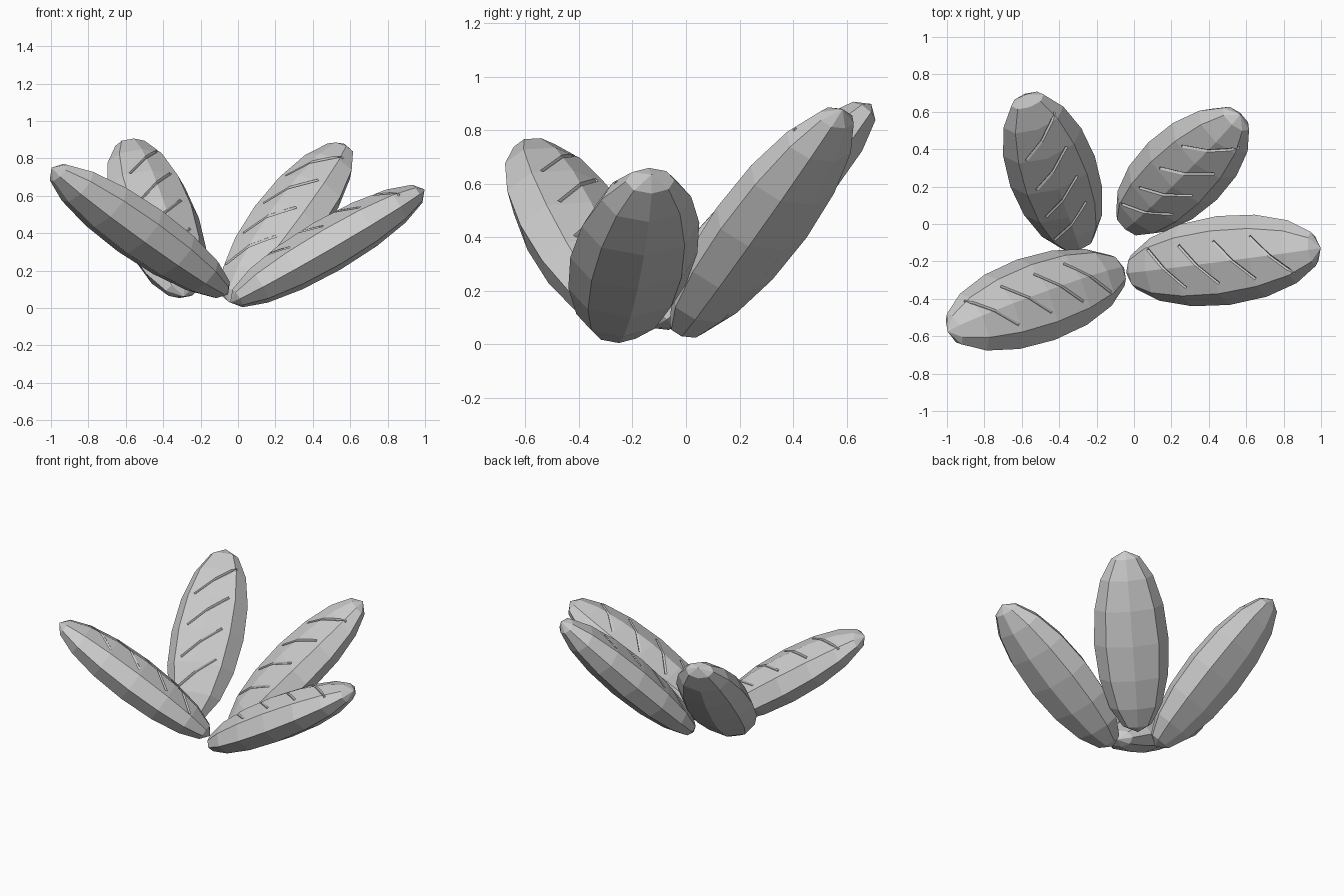
import bpy, bmesh, math
from mathutils import Matrix, Vector

cube = bpy.data.objects.get("Cube")
if cube:
    bpy.data.objects.remove(cube, do_unlink=True)

HALF = Vector((0.605, 0.24, 0.145))  # half length, width, thickness

gray = bpy.data.materials.new("plain_gray")
gray.use_nodes = True
gray.diffuse_color = (0.6, 0.6, 0.6, 1)
gray.node_tree.nodes["Principled BSDF"].inputs["Base Color"].default_value = (0.6, 0.6, 0.6, 1)


def loaf_mesh():
    """Low-poly ellipsoid whose poles lie on the long x axis."""
    bm = bmesh.new()
    bmesh.ops.create_uvsphere(bm, u_segments=8, v_segments=8, radius=1)
    bm.transform(Matrix.Diagonal(HALF).to_4x4() @ Matrix.Rotation(math.pi / 2, 4, "Y"))
    mesh = bpy.data.meshes.new("loaf")
    bm.to_mesh(mesh)
    bm.free()
    return mesh


def add(name, data):
    obj = bpy.data.objects.new(name, data)
    bpy.context.collection.objects.link(obj)
    return obj


def evaluated_mesh(obj):
    deps = bpy.context.evaluated_depsgraph_get()
    return bpy.data.meshes.new_from_object(obj.evaluated_get(deps))


def score_cutter(body, u):
    """Thin slanted tube that hugs the upper surface."""
    curve = bpy.data.curves.new("score_path", "CURVE")
    curve.dimensions = "3D"
    curve.bevel_depth = 0.009
    curve.bevel_resolution = 0
    curve.use_fill_caps = True
    steps = 9
    spline = curve.splines.new("POLY")
    spline.points.add(steps - 1)
    for i, point in enumerate(spline.points):
        t = 2 * i / (steps - 1) - 1
        start = Vector((u + 0.11 * t, -0.115 * t, 1))
        hit = body.ray_cast(start, Vector((0, 0, -1)))[1]
        point.co = (*hit, 1)
    path = add("score_path", curve)
    cutter = add("score_cutter", evaluated_mesh(path))
    cutter.hide_render = True
    bpy.data.objects.remove(path, do_unlink=True)
    return cutter


def scored_loaf():
    """Loaf with four slanted grooves cut in its top."""
    body = add("loaf_body", loaf_mesh())
    bpy.context.view_layer.update()
    cutters = [score_cutter(body, u) for u in (-0.3, -0.09, 0.13, 0.35)]
    for cutter in cutters:
        mod = body.modifiers.new("score", "BOOLEAN")
        mod.operation = "DIFFERENCE"
        mod.solver = "EXACT"
        mod.object = cutter
    mesh = evaluated_mesh(body)
    for obj in cutters + [body]:
        bpy.data.objects.remove(obj, do_unlink=True)
    mesh.materials.clear()
    mesh.materials.append(gray)
    for poly in mesh.polygons:
        poly.use_smooth = False
        poly.material_index = 0
    return mesh


# Four copies fanned outward: centre, long axis direction, roll in degrees
mesh = scored_loaf()
LOAVES = {
    "front_left_loaf": ((0.478, -0.195, 0.332), (0.86, 0.11, 0.5), 2),
    "front_right_loaf": ((-0.525, -0.405, 0.412), (-0.78, -0.28, 0.56), 10),
    "back_right_loaf": ((-0.435, 0.28, 0.48), (-0.24, 0.68, 0.69), 0),
    "back_left_loaf": ((0.26, 0.283, 0.455), (0.51, 0.5, 0.7), 8),
}
for name, (centre, axis, roll) in LOAVES.items():
    along = Vector(axis).normalized()
    across = Vector((0, 0, 1)).cross(along).normalized()
    frame = Matrix((along, across, along.cross(across))).transposed().to_4x4()
    loaf = add(name, mesh.copy())
    loaf.matrix_world = (Matrix.Translation(centre) @ frame
                         @ Matrix.Rotation(math.radians(roll), 4, "X"))
